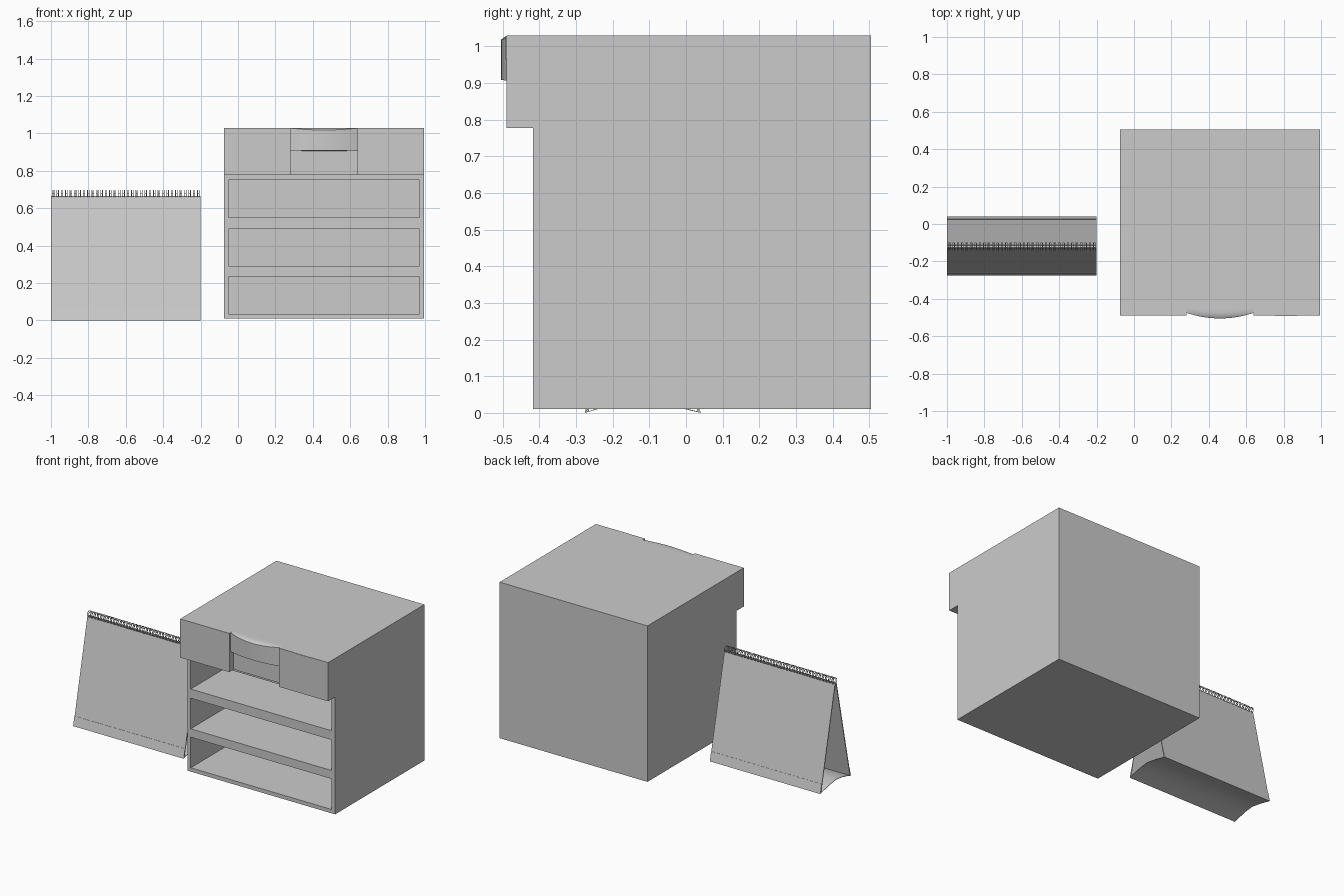
import bpy, bmesh, math
from mathutils import Matrix

if "Cube" in bpy.data.objects:
    bpy.data.objects.remove(bpy.data.objects["Cube"])


def new_object(name, bm, smooth=False):
    bmesh.ops.recalc_face_normals(bm, faces=bm.faces)
    mesh = bpy.data.meshes.new(name)
    bm.to_mesh(mesh)
    bm.free()
    ob = bpy.data.objects.new(name, mesh)
    bpy.context.collection.objects.link(ob)
    if smooth:
        bpy.ops.object.select_all(action='DESELECT')
        ob.select_set(True)
        bpy.context.view_layer.objects.active = ob
        bpy.ops.object.shade_smooth_by_angle(angle=math.radians(35))
    return ob


def loft(name, rings, smooth=False):
    """Solid through a row of matching closed outlines, capped at both ends."""
    bm = bmesh.new()
    rows = [[bm.verts.new(p) for p in ring] for ring in rings]
    n = len(rows[0])
    for a, b in zip(rows, rows[1:]):
        for i in range(n):
            j = (i + 1) % n
            bm.faces.new((a[i], a[j], b[j], b[i]))
    bm.faces.new(rows[0])
    bm.faces.new(rows[-1])
    return new_object(name, bm, smooth)


def prism(name, yz, x0, x1, smooth=False):
    return loft(name, [[(x, y, z) for y, z in yz] for x in (x0, x1)], smooth)


def box(name, x0, x1, y0, y1, z0, z1):
    return prism(name, [(y0, z0), (y1, z0), (y1, z1), (y0, z1)], x0, x1)


def sheet_profile(line, t):
    """Closed outline of a thin sheet following an open yz line, thickened upward/inward."""
    off = []
    for i, (y, z) in enumerate(line):
        a, b = line[max(i - 1, 0)], line[min(i + 1, len(line) - 1)]
        dy, dz = b[0] - a[0], b[1] - a[1]
        length = math.hypot(dy, dz)
        off.append((y - dz / length * t, z + dy / length * t))
    return line + off[::-1]


# Cabinet body with overhanging top, cut by three open compartments and a recess
body = prism("cabinet_body", [(-.417, .01), (.505, .01), (.505, 1.03),
                              (-.49, 1.03), (-.49, .777), (-.417, .777)], -.075, .995)
cutters = [box("compartment_cutter", -.05, .97, -.6, .48, z0, z1)
           for z0, z1 in ((.035, .235), (.29, .49), (.55, .752))]
cutters.append(box("handle_recess_cutter", .28, .64, -.6, -.445, .7, 1.1))
for c in cutters:
    m = body.modifiers.new("cut", 'BOOLEAN')
    m.object = c
    m.operation = 'DIFFERENCE'
    m.solver = 'EXACT'
    c.hide_render = True
    c.hide_viewport = True

# Bowed handle panel filling the upper part of the recess
bow = []
for i in range(17):
    t = i / 16 * 2 - 1
    k = 1 - t * t
    x, y = .46 + .18 * t, -.475 - .03 * k
    bow.append([(x, -.445, .907), (x, -.445, 1.03), (x, y + .03, 1.03),
                (x, y + .01, 1.03 - .004 * k), (x, y, 1.028 - .01 * k),
                (x, y, .905 + .004 * k)])
loft("bowed_handle_panel", bow, True)

# Small plate on the front of the overhang
box("front_plate", .755, .872, -.493, -.485, .965, 1.029)

# Tent calendar: two leaning panels
X0, X1 = -1.0, -.2
prism("calendar_front_panel", [(-.272, .003), (-.266, .003), (-.122, .665), (-.128, .665)], X0, X1)
prism("calendar_back_panel", [(.031, .003), (.037, .003), (-.112, .665), (-.118, .665)], X0, X1)

# Folded base sheet, creased up along the middle with glued flaps on both panels
base = [(-.262, .06), (-.276, 0), (-.235, .012), (-.185, .024), (-.118, .032),
        (-.04, .019), (.04, 0), (.026, .06)]
prism("calendar_base", sheet_profile(base, .003), X0, X1, True)

# Wire binding: pairs of loops along the top edge
bm = bmesh.new()
PAIRS, N, M, R, r = 34, 14, 5, .019, .002
pitch = (X1 - X0) / PAIRS
for p in range(PAIRS):
    for side in (-1, 1):
        cx = X0 + (p + .5) * pitch + side * pitch * .2
        rows = []
        for i in range(N):
            a = math.tau * i / N
            rows.append([bm.verts.new((cx + r * math.cos(math.tau * j / M),
                                       -.12 + (R + r * math.sin(math.tau * j / M)) * math.cos(a),
                                       .677 + (R + r * math.sin(math.tau * j / M)) * math.sin(a)))
                         for j in range(M)])
        for i in range(N):
            for j in range(M):
                q, s = rows[i], rows[(i + 1) % N]
                bm.faces.new((q[j], q[(j + 1) % M], s[(j + 1) % M], s[j]))
    # short link joining the two loops
    bmesh.ops.create_cube(bm, size=1, matrix=Matrix.Translation(
        (X0 + (p + .5) * pitch, -.101, .677)) @ Matrix.Diagonal((pitch * .4, .003, .003, 1)))
new_object("calendar_wire_binding", bm, True)
